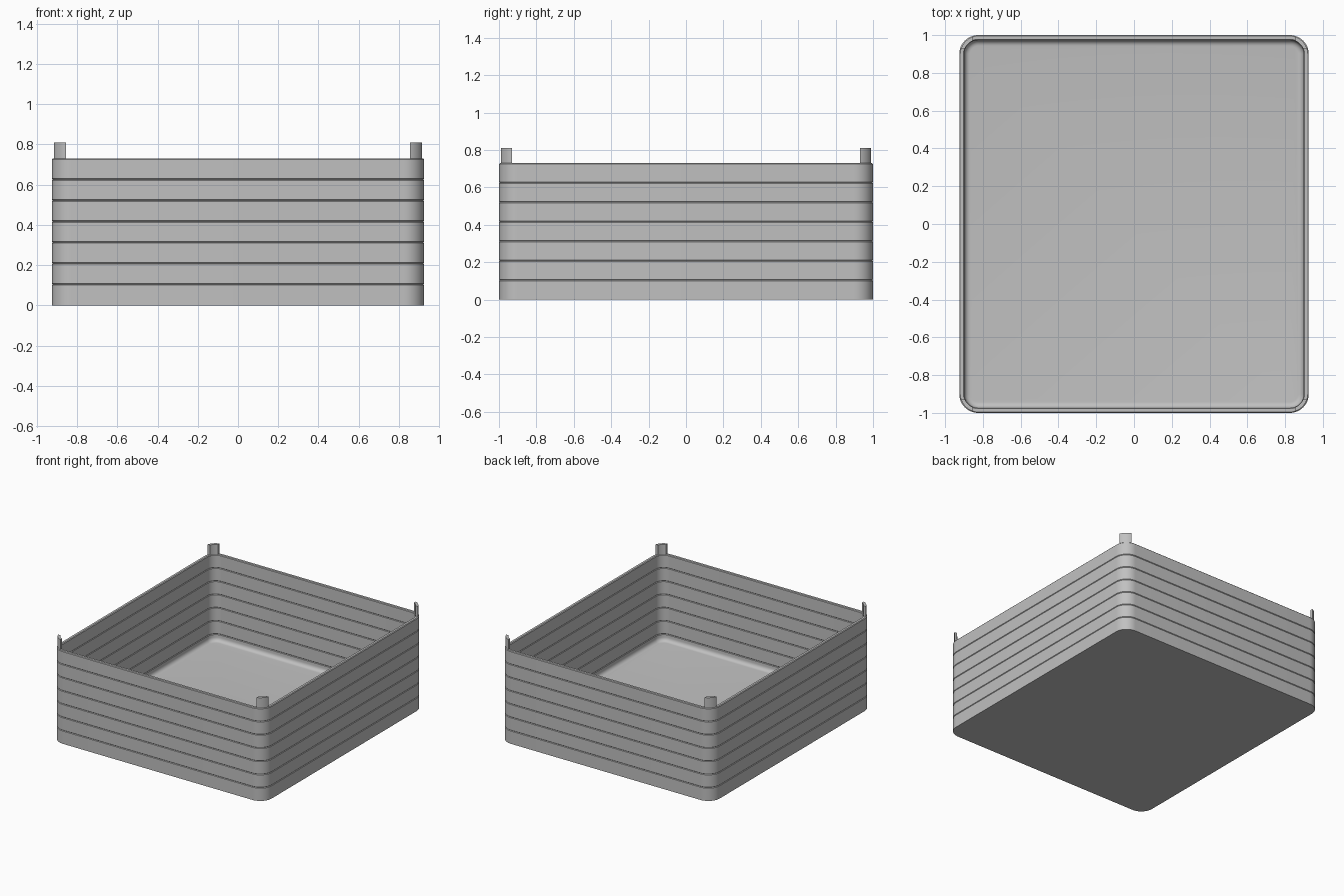
import bpy, bmesh
from math import cos, sin, acos, pi

cube = bpy.data.objects.get("Cube")
if cube:
    bpy.data.objects.remove(cube, do_unlink=True)

HALF_X, HALF_Y, HEIGHT = 0.925, 1.0, 0.73
RADIUS, WALL, FLOOR = 0.1, 0.027, 0.05
COURSES, GROOVE, ARC_STEPS = 7, 0.004, 12
TAB_TOP = 0.81

grey = bpy.data.materials.new("light_grey")
grey.use_nodes = True
colour = (0.53, 0.53, 0.53, 1)
grey.diffuse_color = colour
grey.node_tree.nodes["Principled BSDF"].inputs["Base Color"].default_value = colour


def finish(bm, name):
    bmesh.ops.recalc_face_normals(bm, faces=bm.faces)
    mesh = bpy.data.meshes.new(name)
    bm.to_mesh(mesh)
    bm.free()
    obj = bpy.data.objects.new(name, mesh)
    bpy.context.collection.objects.link(obj)
    mesh.materials.append(grey)
    bpy.ops.object.select_all(action='DESELECT')
    obj.select_set(True)
    bpy.context.view_layer.objects.active = obj
    bpy.ops.object.shade_smooth_by_angle(angle=pi / 6)
    return obj


def ring(bm, inset, z):
    """Rounded rectangle of vertices, offset inwards."""
    r = RADIUS - inset
    verts = []
    for k, (sx, sy) in enumerate([(1, 1), (-1, 1), (-1, -1), (1, -1)]):
        for i in range(ARC_STEPS + 1):
            a = (k + i / ARC_STEPS) * pi / 2
            verts.append(bm.verts.new((sx * (HALF_X - RADIUS) + r * cos(a),
                                       sy * (HALF_Y - RADIUS) + r * sin(a), z)))
    return verts


def grooves(inset, direction):
    """V-groove profile points between the wall courses."""
    points = []
    for k in range(1, COURSES):
        z = HEIGHT * k / COURSES
        points += [(inset, z - GROOVE), (inset + direction * GROOVE, z), (inset, z + GROOVE)]
    return points


# Box shell: outer wall, rim, inner wall, rounded foot and floor
edge, fillet = 0.005, 0.03
profile = [(0, 0)] + grooves(0, 1)
profile += [(0, HEIGHT - edge), (edge, HEIGHT), (WALL - edge, HEIGHT), (WALL, HEIGHT - edge)]
profile += grooves(WALL, -1)[::-1]
for i in range(6):
    a = i / 5 * pi / 2
    profile.append((WALL + fillet * (1 - cos(a)), FLOOR + fillet * (1 - sin(a))))

bm = bmesh.new()
rings = [ring(bm, inset, z) for inset, z in profile]
for low, high in zip(rings, rings[1:]):
    for i in range(len(low)):
        j = (i + 1) % len(low)
        bm.faces.new((low[i], low[j], high[j], high[i]))
bm.faces.new(rings[0])
bm.faces.new(rings[-1])
finish(bm, "box_shell")

# Corner tabs: curved posts with square-cut ends standing on the rim
cut = 0.03


def arc(r, cx, cy, sx, sy):
    start = pi / 2 - acos(cut / r)
    span = pi / 2 - 2 * start
    return [(sx * (cx + r * cos(start + span * i / ARC_STEPS)),
             sy * (cy + r * sin(start + span * i / ARC_STEPS)))
            for i in range(ARC_STEPS + 1)]


for side, sx in (("left", 1), ("right", -1)):
    for end, sy in (("front", -1), ("back", 1)):
        centre = (HALF_X - RADIUS, HALF_Y - RADIUS, sx, sy)
        outline = arc(RADIUS - edge, *centre) + arc(RADIUS - WALL + edge / 2, *centre)[::-1]
        bm = bmesh.new()
        base = bm.faces.new([bm.verts.new((x, y, HEIGHT - 0.01)) for x, y in outline])
        top = bmesh.ops.extrude_face_region(bm, geom=[base], use_keep_orig=True)["geom"]
        for v in top:
            if isinstance(v, bmesh.types.BMVert):
                v.co.z = TAB_TOP
        finish(bm, f"{end}_{side}_tab")
